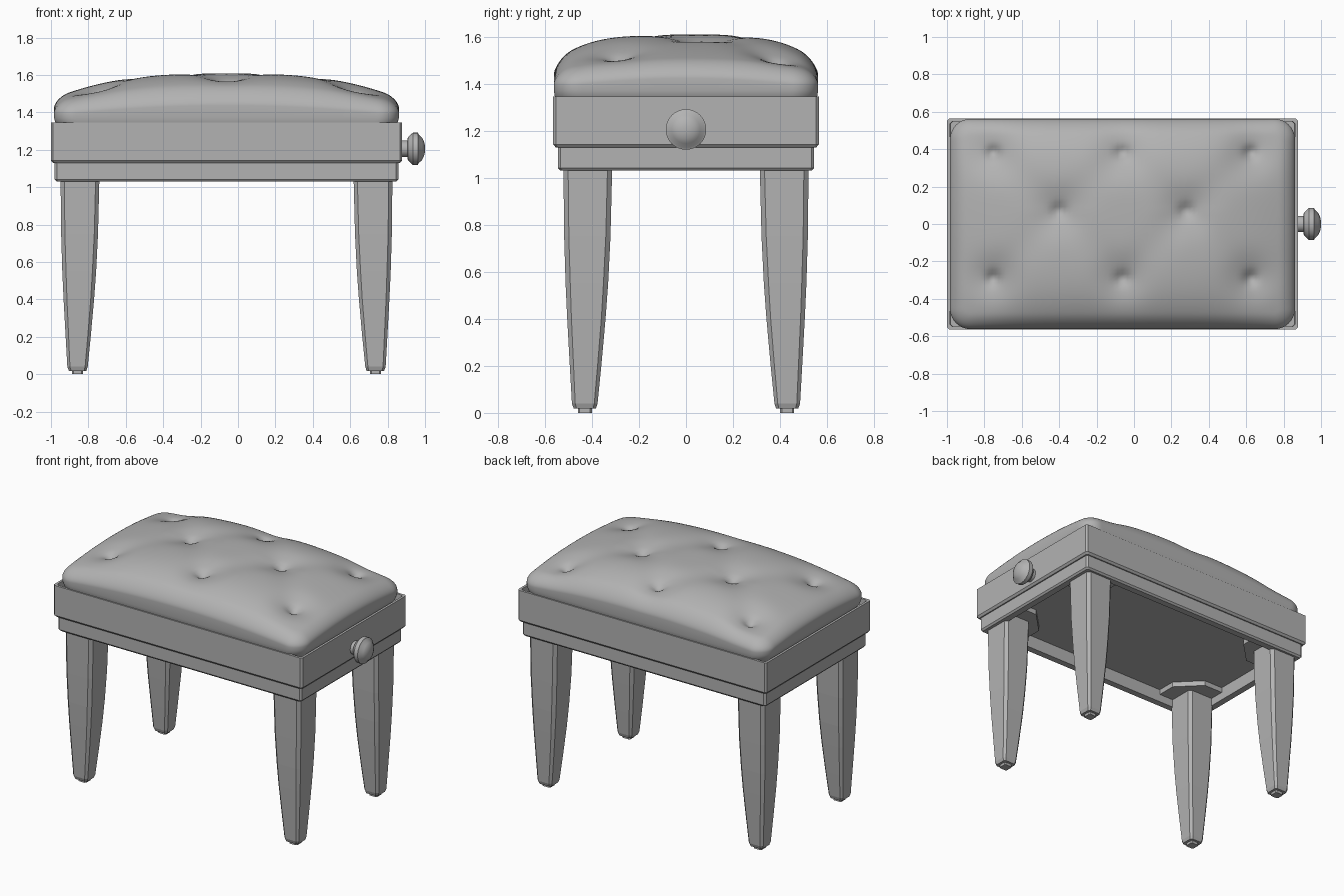
import bpy, bmesh, math

if "Cube" in bpy.data.objects:
    bpy.data.objects.remove(bpy.data.objects["Cube"])

CX = -0.0615  # bench body centre; the knob sticks out on +x

GREY = bpy.data.materials.new("dark_grey")
GREY.diffuse_color = (0.45, 0.45, 0.45, 1)
GREY.use_nodes = True
GREY.node_tree.nodes["Principled BSDF"].inputs["Base Color"].default_value = GREY.diffuse_color


def finish(bm, name, mirror=False, smooth=None):
    bmesh.ops.recalc_face_normals(bm, faces=bm.faces[:])
    me = bpy.data.meshes.new(name)
    bm.to_mesh(me)
    bm.free()
    me.materials.append(GREY)
    ob = bpy.data.objects.new(name, me)
    ob.location.x = CX
    bpy.context.collection.objects.link(ob)
    if mirror:
        m = ob.modifiers.new("mirror", 'MIRROR')
        m.use_axis = (True, True, False)
        m.use_mirror_merge = False
    if smooth:
        bpy.ops.object.select_all(action='DESELECT')
        bpy.context.view_layer.objects.active = ob
        ob.select_set(True)
        bpy.ops.object.shade_smooth_by_angle(angle=math.radians(smooth))
    return ob


def chamfered_rect(x0, x1, y0, y1, c):
    return [(x0 + c, y0), (x1 - c, y0), (x1, y0 + c), (x1, y1 - c),
            (x1 - c, y1), (x0 + c, y1), (x0, y1 - c), (x0, y0 + c)]


def loft(name, rings, **kw):
    """Skin a stack of (outline, z) rings and cap both ends."""
    bm = bmesh.new()
    loops = [[bm.verts.new((x, y, z)) for x, y in pts] for pts, z in rings]
    for a, b in zip(loops, loops[1:]):
        for i in range(len(a)):
            j = (i + 1) % len(a)
            bm.faces.new((a[i], a[j], b[j], b[i]))
    bm.faces.new(loops[0])
    bm.faces.new(loops[-1])
    return finish(bm, name, **kw)


def frame(name, steps, c=0.012):
    """Rectangular frame from (inset from the widest outline, z) steps."""
    return loft(name, [(chamfered_rect(-0.9385 + d, 0.9385 - d,
                                       -0.565 + d, 0.565 - d, c), z) for d, z in steps])


# Lower rail with recessed underside panel
frame("lower_rail", [(0.075, 1.12), (0.075, 1.03), (0.03, 1.03), (0.02, 1.042),
                     (0.02, 1.135)])
# Upper frame, a shallow tray holding the cushion
frame("upper_frame", [(0.012, 1.128), (0.0, 1.142), (0.0, 1.345), (0.016, 1.345), (0.018, 1.30)])

# Tapered legs: (z, outer inset, inner inset, chamfer), measured from the outer corner
AX, AY = 0.887, 0.521
leg = [(0.018, 0.044, 0.138, 0.012), (0.04, 0.036, 0.145, 0.014), (0.2, 0.027, 0.161, 0.016),
       (0.4, 0.016, 0.179, 0.018), (0.55, 0.009, 0.190, 0.02), (0.75, 0.003, 0.200, 0.02),
       (1.03, 0.0, 0.207, 0.02), (1.11, 0.0, 0.207, 0.02)]
loft("legs", [(chamfered_rect(AX - i, AX - o, AY - i, AY - o, c), z)
              for z, o, i, c in leg], mirror=True)
# Foot pads
pad = chamfered_rect(AX - 0.121, AX - 0.061, AY - 0.121, AY - 0.061, 0.008)
loft("foot_pads", [(pad, 0.0), (pad, 0.025)], mirror=True)
# Corner plates bracing the legs under the panel
plate = [(0.87, 0.5), (0.57, 0.5), (0.57, 0.36), (0.72, 0.21), (0.87, 0.21)]
loft("corner_plates", [(plate, 1.085), (plate, 1.121)], mirror=True)

# Turned height knob on the right end
profile = [(0.86, 0.044), (0.906, 0.044), (0.908, 0.06), (0.928, 0.08), (0.935, 0.086),
           (0.962, 0.086), (0.966, 0.077), (0.984, 0.06), (0.995, 0.038), (1.0, 0.015)]
knob = loft("height_knob", [([(r * math.cos(k * math.tau / 32), r * math.sin(k * math.tau / 32))
                             for k in range(32)], x) for x, r in profile], smooth=25)
knob.rotation_euler = (0, math.pi / 2, 0)
knob.location = (0, 0, 1.205)

# Tufted cushion
HX, HY, R, ROLL = 0.922, 0.562, 0.11, 0.085
TUFTS = [(x, y) for y in (0.38, -0.29) for x in (-0.69, 0.0, 0.685)] + [(-0.34, 0.07), (0.34, 0.07)]
# soft diagonal pleats between neighbouring tufts
PLEATS = [(a, b) for a in TUFTS[:6] for b in TUFTS[6:] if math.dist(a, b) < 0.6]


def segment_distance(x, y, a, b):
    dx, dy = b[0] - a[0], b[1] - a[1]
    t = max(0, min(1, ((x - a[0]) * dx + (y - a[1]) * dy) / (dx * dx + dy * dy)))
    return math.hypot(x - a[0] - t * dx, y - a[1] - t * dy)


def cushion_point(s, t):
    x, y = HX * math.sin(s * math.pi / 2), HY * math.sin(t * math.pi / 2)
    # pull the square grid corners onto rounded ones
    a, b = abs(x) - (HX - R), abs(y) - (HY - R)
    if a > 0 and b > 0:
        k = max(a, b) / math.hypot(a, b)
        x = math.copysign(HX - R + a * k, x)
        y = math.copysign(HY - R + b * k, y)
    a, b = abs(x) - (HX - R), abs(y) - (HY - R)
    d = R - (math.hypot(a, b) if a > 0 and b > 0 else max(a, b))
    u, v = abs(x) / HX, abs(y) / HY
    # crowned top, lowest at the corners
    z = 1.437 + 0.172 * (1 - u ** 3) * (1 - v ** 4)
    z += 0.04 * (1 - v * v) * u ** 4 + 0.055 * (1 - u * u) * v ** 4
    for p in TUFTS:
        q = math.dist(p, (x, y))
        z -= 0.03 * math.exp(-(q / 0.035) ** 2) + 0.032 * math.exp(-(q / 0.12) ** 2)
    z -= 0.007 * math.exp(-(min(segment_distance(x, y, *e) for e in PLEATS) / 0.09) ** 2)
    if d < ROLL:
        w = 1 - max(d, 0) / ROLL
        z -= 0.055 * (1 - math.sqrt(max(0, 1 - w * w)))
    return x, y, z


NX, NY = 110, 76
bm = bmesh.new()
grid = [[bm.verts.new(cushion_point(2 * i / NX - 1, 2 * j / NY - 1)) for j in range(NY + 1)]
        for i in range(NX + 1)]
for i in range(NX):
    for j in range(NY):
        bm.faces.new((grid[i][j], grid[i + 1][j], grid[i + 1][j + 1], grid[i][j + 1]))
# cushion side wall, tucked in at the bottom
for z, k in ((1.37, 1.0), (1.345, 0.992), (1.305, 0.972)):
    rim = [e for e in bm.edges if e.is_boundary]
    new = bmesh.ops.extrude_edge_only(bm, edges=rim)["geom"]
    for vert in (g for g in new if isinstance(g, bmesh.types.BMVert)):
        vert.co = (vert.co.x * k, vert.co.y * k, z)
finish(bm, "cushion", smooth=60)
